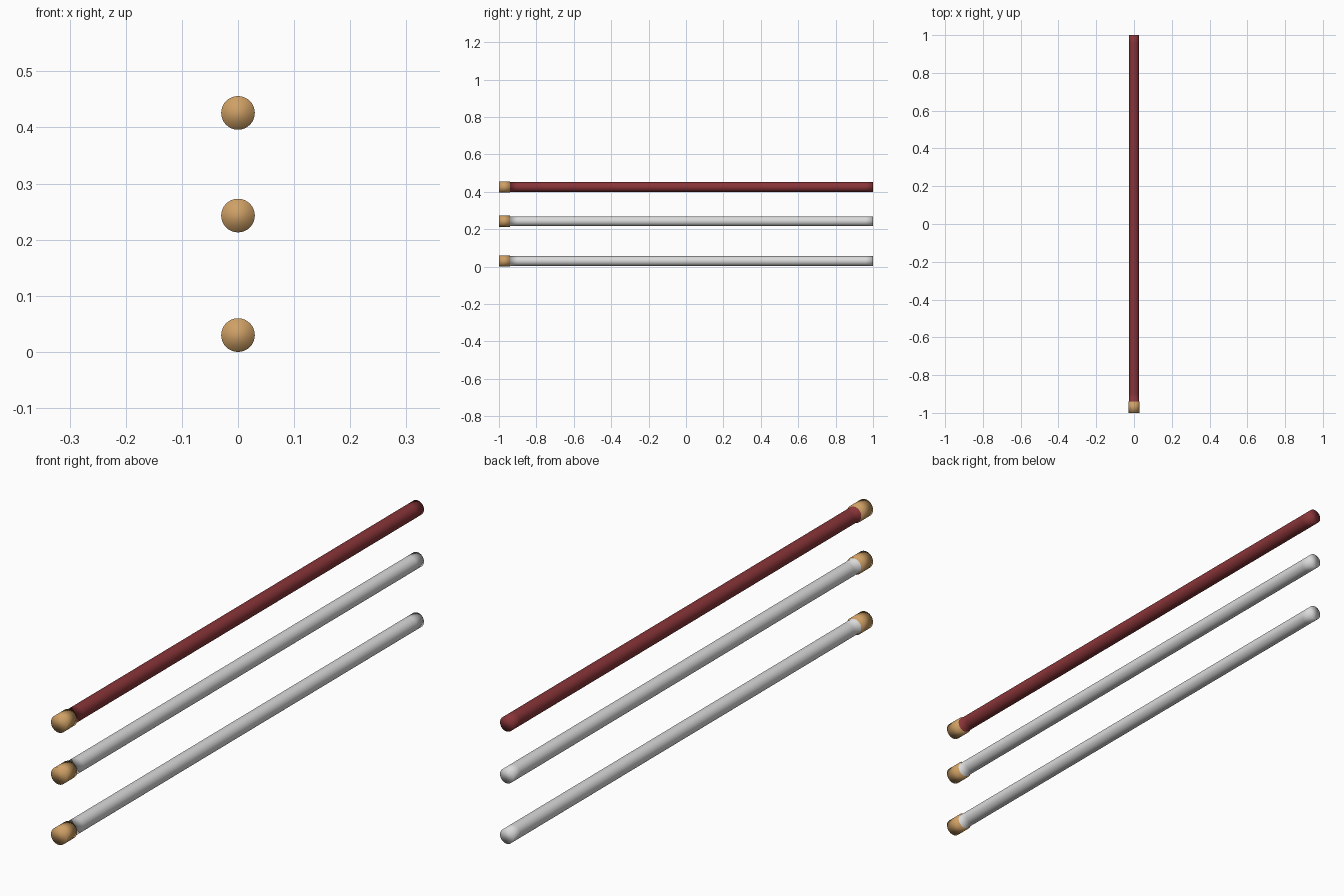
import bpy, bmesh, math

if "Cube" in bpy.data.objects:
    bpy.data.objects.remove(bpy.data.objects["Cube"])

SEG = 32
ROD_R, CAP_R = 0.026, 0.03


def material(name, rgb):
    m = bpy.data.materials.new(name)
    m.diffuse_color = (*rgb, 1)
    m.use_nodes = True
    m.node_tree.nodes["Principled BSDF"].inputs["Base Color"].default_value = m.diffuse_color
    return m


tan = material("tan_wood", (0.62, 0.35, 0.13))
red = material("dark_red", (0.25, 0.035, 0.04))
white = material("off_white", (0.70, 0.70, 0.70))

# Lathe profile along y: (radius, y), from the cap's front to the rod's far end
PROFILE = [(CAP_R, -1), (CAP_R, -0.94), (ROD_R, -0.94), (ROD_R, -0.9),
           (ROD_R, 0.96), (ROD_R, 1)]


def capped_rod(name, z, rod_mat):
    bm = bmesh.new()
    rings = []
    for r, y in PROFILE:
        rings.append([bm.verts.new((r * math.cos(a), y, r * math.sin(a)))
                      for a in (2 * math.pi * i / SEG for i in range(SEG))])
    # Side walls: cap wall and cap back are tan, the rest is the rod
    for k, (a, b) in enumerate(zip(rings, rings[1:])):
        for i in range(SEG):
            j = (i + 1) % SEG
            f = bm.faces.new((a[i], a[j], b[j], b[i]))
            f.material_index = 0 if k < 2 else 1
    # End discs
    bm.faces.new(rings[0]).material_index = 0
    bm.faces.new(rings[-1]).material_index = 1
    bmesh.ops.recalc_face_normals(bm, faces=bm.faces)
    # Smooth shading runs over the ends as well
    for f in bm.faces:
        f.smooth = True
    mesh = bpy.data.meshes.new(name)
    bm.to_mesh(mesh)
    bm.free()
    mesh.materials.append(tan)
    mesh.materials.append(rod_mat)
    ob = bpy.data.objects.new(name, mesh)
    ob.location.z = z
    bpy.context.collection.objects.link(ob)


capped_rod("lower_rod", 0.03, white)
capped_rod("middle_rod", 0.243, white)
capped_rod("upper_rod", 0.426, red)
